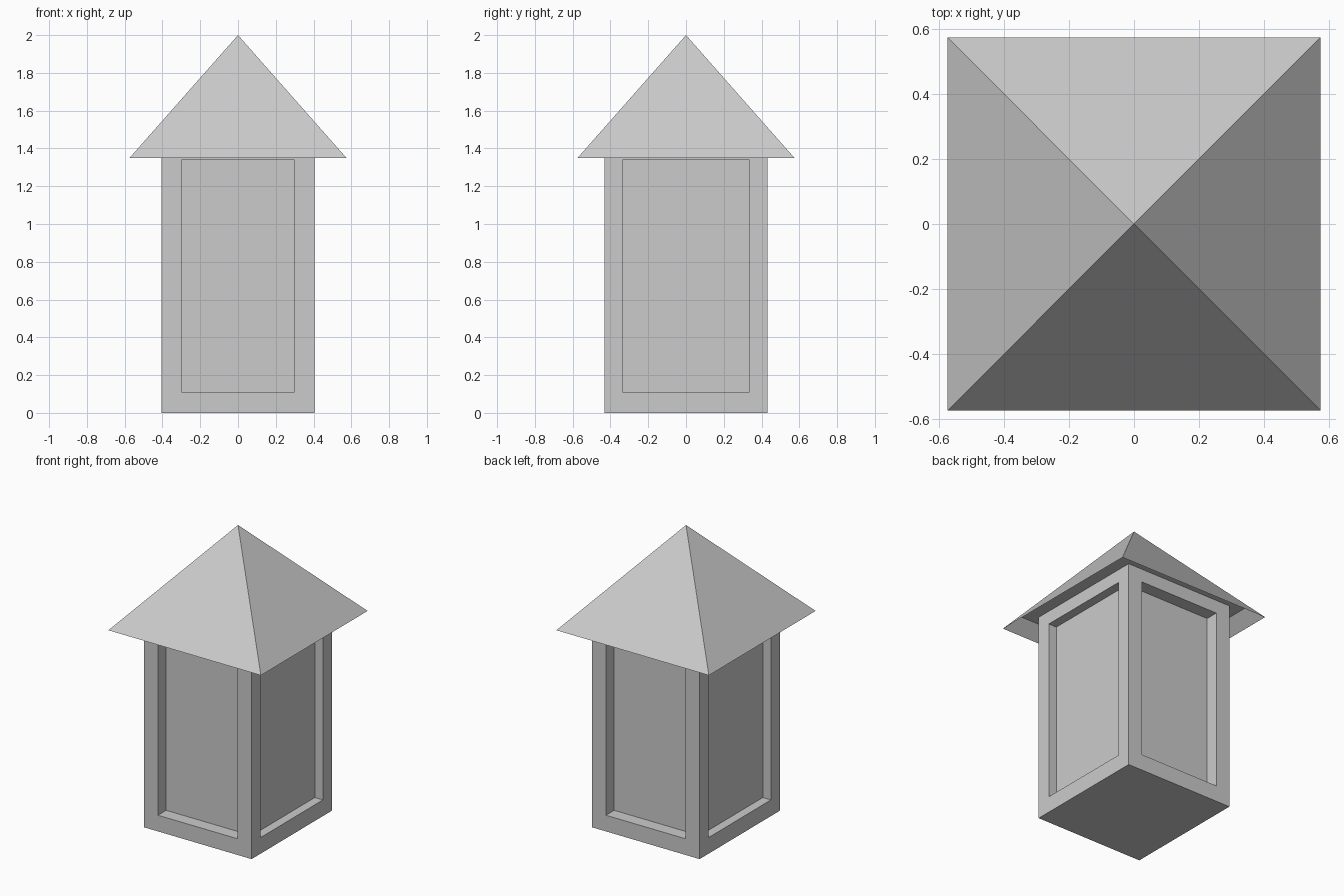
import bpy
import bmesh
from math import copysign
from mathutils import Vector

if "Cube" in bpy.data.objects:
    bpy.data.objects.remove(bpy.data.objects["Cube"], do_unlink=True)

# Single stone grey
GREY = (0.6, 0.6, 0.6, 1.0)
stone = bpy.data.materials.new("stone_grey")
stone.use_nodes = True
stone.diffuse_color = GREY
stone.node_tree.nodes["Principled BSDF"].inputs["Base Color"].default_value = GREY


def finish(name, bm):
    bmesh.ops.recalc_face_normals(bm, faces=bm.faces[:])
    mesh = bpy.data.meshes.new(name)
    bm.to_mesh(mesh)
    bm.free()
    mesh.materials.append(stone)
    obj = bpy.data.objects.new(name, mesh)
    bpy.context.scene.collection.objects.link(obj)
    return obj


HALF_X, HALF_Y = 0.405, 0.432       # outer half widths of the body
PANEL_X, PANEL_Y = 0.30, 0.335      # half widths of the recessed panels
CORE = 0.344                        # distance of every panel from the axis
SILL, HEAD, CEILING = 0.11, 1.34, 1.43
EAVE, APEX, OVERHANG = 1.35, 2.0, 0.574

# Body: a box with a recessed panel on each of its four sides
bm = bmesh.new()
bmesh.ops.create_cube(bm, size=2)
for v in bm.verts:
    v.co = Vector((v.co.x * HALF_X, v.co.y * HALF_Y, (v.co.z + 1) * CEILING / 2))
bm.normal_update()
for face in [f for f in bm.faces if abs(f.normal.z) < 0.5]:
    faces_x = abs(face.normal.x) > 0.5
    # first inset makes the flat border, second one the reveal
    for recessed in (False, True):
        bmesh.ops.inset_region(bm, faces=[face], thickness=0.02)
        for v in face.verts:
            if faces_x:
                x, y = (CORE if recessed else HALF_X), PANEL_Y
            else:
                x, y = PANEL_X, (CORE if recessed else HALF_Y)
            z = HEAD if v.co.z > CEILING / 2 else SILL
            v.co = Vector((copysign(x, v.co.x), copysign(y, v.co.y), z))
finish("body", bm)

# Roof: a pyramid whose underside is hollowed up to a flat ceiling
bm = bmesh.new()


def square(half, z):
    return [bm.verts.new((sx * half, sy * half, z))
            for sx, sy in ((-1, -1), (1, -1), (1, 1), (-1, 1))]


eave = square(OVERHANG, EAVE)
ceiling = square(OVERHANG * (APEX - CEILING) / (APEX - EAVE) - 0.006, CEILING)
tip = bm.verts.new((0, 0, APEX))
for i in range(4):
    j = (i + 1) % 4
    bm.faces.new((eave[i], eave[j], tip))
    bm.faces.new((eave[j], eave[i], ceiling[i], ceiling[j]))
bm.faces.new(ceiling[::-1])
finish("roof", bm)
